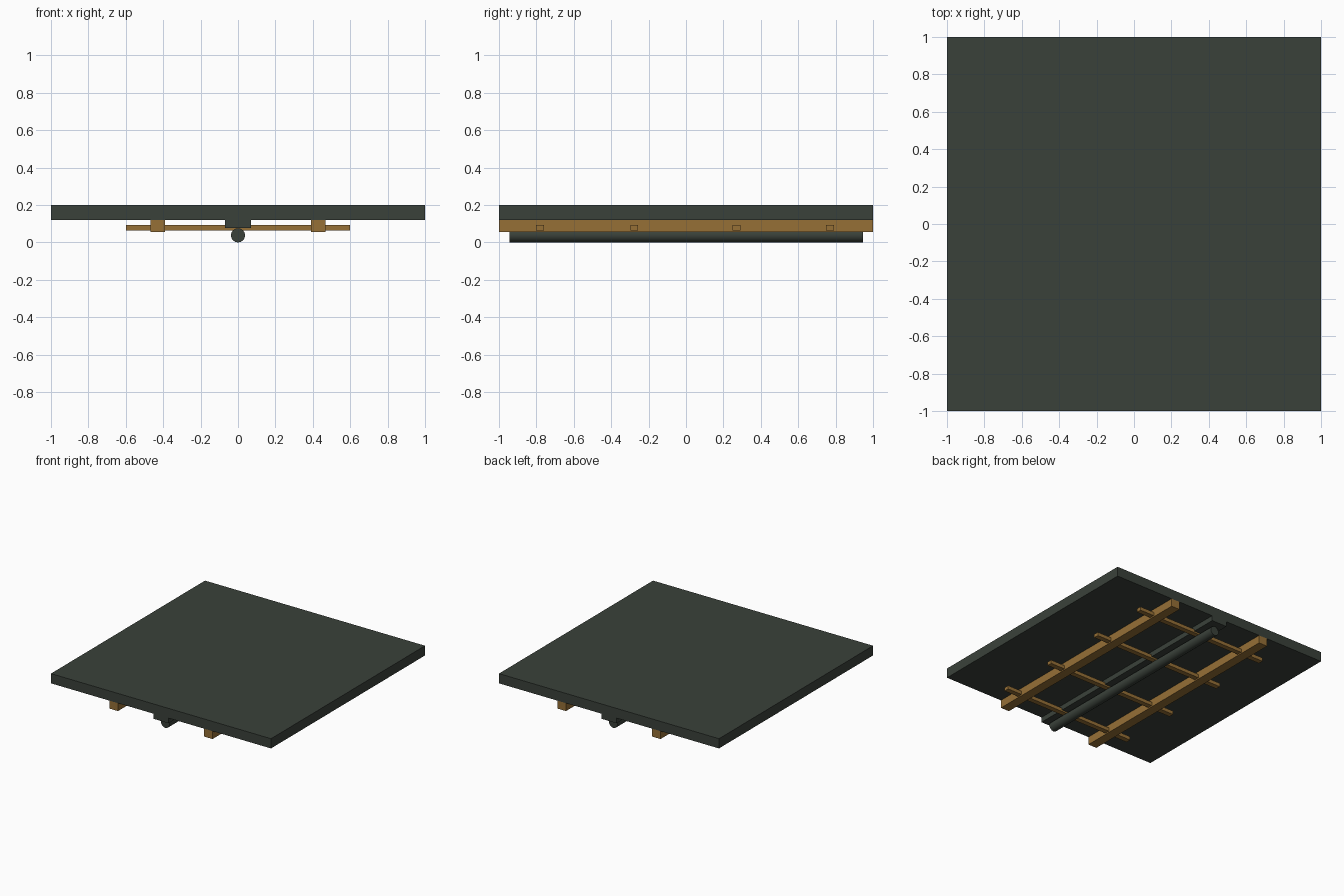
import bpy, math

if "Cube" in bpy.data.objects:
    bpy.data.objects.remove(bpy.data.objects["Cube"])


def material(name, rgb):
    m = bpy.data.materials.new(name)
    m.diffuse_color = (*rgb, 1)
    m.use_nodes = True
    m.node_tree.nodes["Principled BSDF"].inputs["Base Color"].default_value = m.diffuse_color
    return m


dark = material("dark grey green", (0.042, 0.053, 0.042))
wood = material("brown wood", (0.305, 0.162, 0.037))


def box(name, x, y, z, mat):
    """Box from (min, max) ranges on each axis."""
    r = (x, y, z)
    bpy.ops.mesh.primitive_cube_add(size=1, location=[(a + b) / 2 for a, b in r])
    o = bpy.context.object
    o.name = name
    o.scale = [b - a for a, b in r]
    bpy.ops.object.transform_apply(location=False, rotation=False, scale=True)
    o.data.materials.append(mat)
    return o


# Flat square deck with a central rib underneath
box("deck", (-1, 1), (-1, 1), (0.12, 0.2), dark)
box("centre_rib", (-0.07, 0.07), (-1, 1), (0.078, 0.12), dark)

# Long wooden beams
for side, label in ((-1, "left"), (1, "right")):
    cx = side * 0.43
    box(f"{label}_beam", (cx - 0.039, cx + 0.039), (-1, 1), (0.055, 0.12), wood)

# Thin cross bars through the beams
for i, cy in enumerate((-0.78, -0.277, 0.27, 0.77)):
    box(f"cross_bar_{i + 1}", (-0.6, 0.6), (cy - 0.021, cy + 0.021), (0.065, 0.094), wood)

# Round pipe below the rib
bpy.ops.mesh.primitive_cylinder_add(vertices=16, radius=0.038, depth=1.89,
                                    location=(0, 0, 0.038),
                                    rotation=(math.pi / 2, 0, 0))
pipe = bpy.context.object
pipe.name = "pipe"
pipe.data.materials.append(dark)
bpy.ops.object.shade_smooth_by_angle(angle=math.radians(40))
